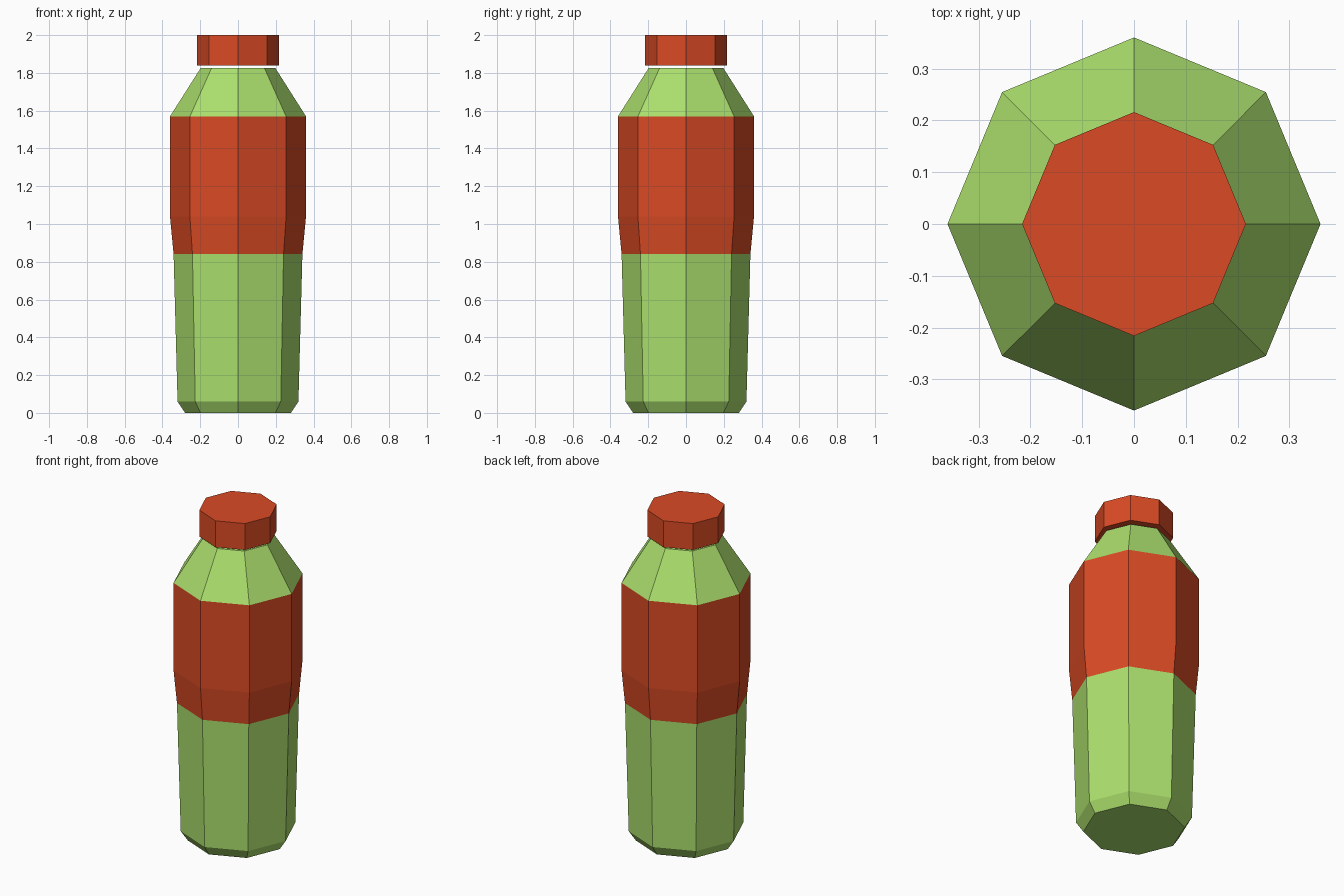
import bpy, bmesh
from math import cos, sin, pi

cube = bpy.data.objects.get("Cube")
if cube:
    bpy.data.objects.remove(cube, do_unlink=True)

SIDES = 8


def make_material(name, rgb):
    mat = bpy.data.materials.new(name)
    mat.use_nodes = True
    color = (*rgb, 1.0)
    mat.diffuse_color = color
    mat.node_tree.nodes["Principled BSDF"].inputs["Base Color"].default_value = color
    return mat


green = make_material("light_green", (0.413, 0.745, 0.153))
red = make_material("orange_red", (0.70, 0.069, 0.018))


def lathe(name, profile, materials):
    """Closed octagonal solid from (radius, height) rings, bottom to top."""
    bm = bmesh.new()
    rings = [[bm.verts.new((r * cos(2 * pi * i / SIDES), r * sin(2 * pi * i / SIDES), z))
              for i in range(SIDES)] for r, z in profile]
    for low, high in zip(rings, rings[1:]):
        for i in range(SIDES):
            j = (i + 1) % SIDES
            bm.faces.new((low[i], low[j], high[j], high[i]))
    bm.faces.new(rings[0][::-1])
    bm.faces.new(rings[-1])
    mesh = bpy.data.meshes.new(name)
    bm.to_mesh(mesh)
    bm.free()
    for mat in materials:
        mesh.materials.append(mat)
    obj = bpy.data.objects.new(name, mesh)
    bpy.context.collection.objects.link(obj)
    return obj


# Bottle body: chamfered foot, tapered grip, straight label, sloped shoulder
LABEL_BOTTOM, LABEL_TOP = 0.84, 1.57
body = lathe("bottle_body",
             [(0.28, 0), (0.32, 0.06), (0.341, LABEL_BOTTOM), (0.36, 1.04),
              (0.36, LABEL_TOP), (0.198, 1.825)],
             [green, red])

# Label band
for face in body.data.polygons:
    if LABEL_BOTTOM < face.center.z < LABEL_TOP:
        face.material_index = 1

# Cap, sitting just above the neck
lathe("bottle_cap", [(0.216, 1.84), (0.216, 2.0)], [red])
